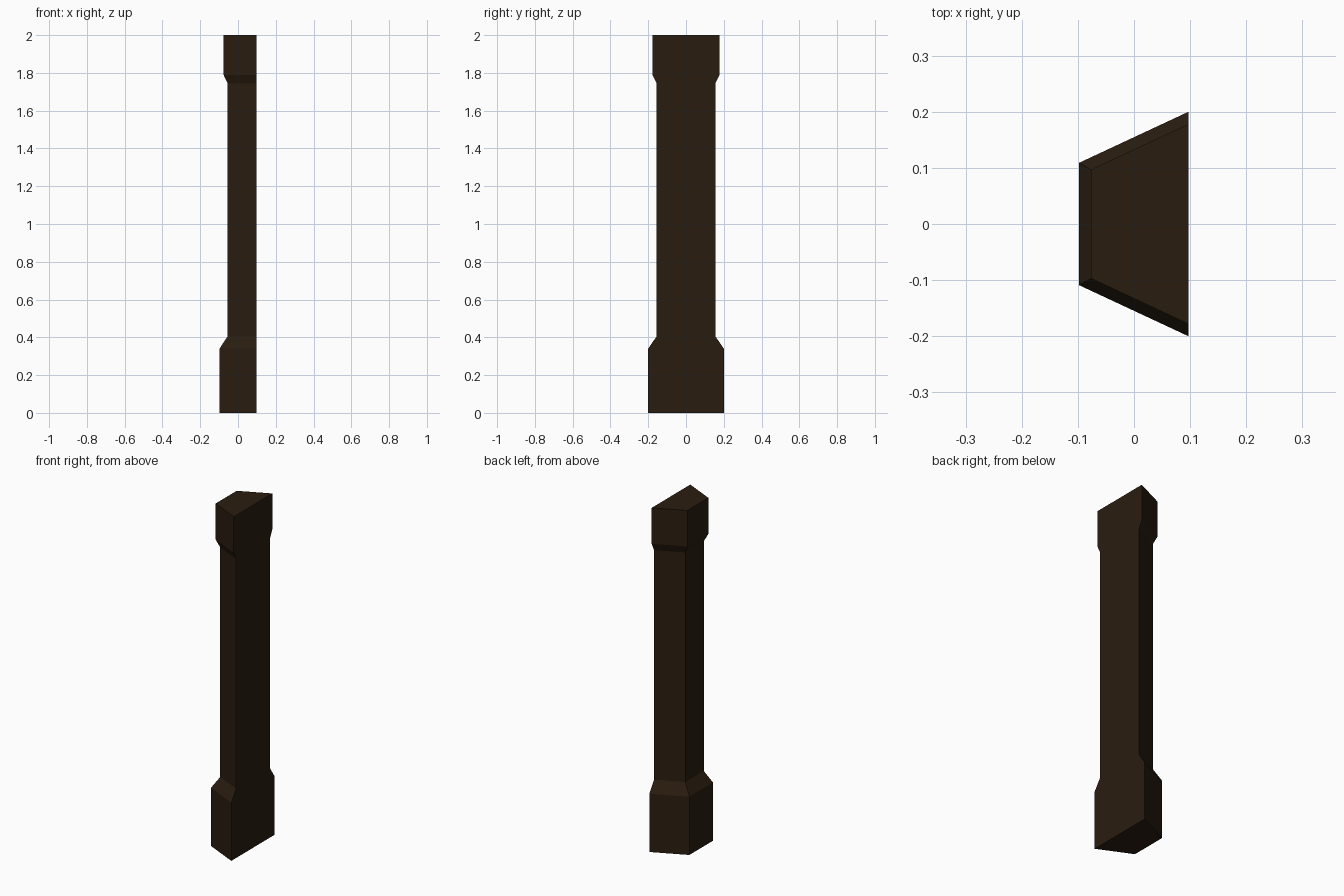
import bpy, bmesh

if "Cube" in bpy.data.objects:
    bpy.data.objects.remove(bpy.data.objects["Cube"])

# Trapezoid plan (counter-clockwise from above), flat back on the +x side
BACK = 0.097
PLAN = [(-0.098, -0.109), (BACK, -0.2), (BACK, 0.2), (-0.098, 0.109)]
# (height, plan scale towards the middle of the back face)
LEVELS = [(0, 1), (0.34, 1), (0.405, 0.78), (1.745, 0.78), (1.79, 0.89), (2, 0.89)]

# Pillar: plinth, shaft and capital lofted as one closed body
bm = bmesh.new()
rings = [[bm.verts.new((BACK + (x - BACK) * s, y * s, z)) for x, y in PLAN]
         for z, s in LEVELS]
for low, high in zip(rings, rings[1:]):
    for i in range(4):
        j = (i + 1) % 4
        bm.faces.new((low[i], low[j], high[j], high[i]))
bm.faces.new(rings[0][::-1])
bm.faces.new(rings[-1])
mesh = bpy.data.meshes.new("pillar")
bm.to_mesh(mesh)
bm.free()

# Dark wood colour
wood = bpy.data.materials.new("dark_wood")
wood.diffuse_color = (0.023, 0.012, 0.005, 1)
wood.use_nodes = True
wood.node_tree.nodes["Principled BSDF"].inputs["Base Color"].default_value = wood.diffuse_color
mesh.materials.append(wood)

pillar = bpy.data.objects.new("pillar", mesh)
bpy.context.collection.objects.link(pillar)
